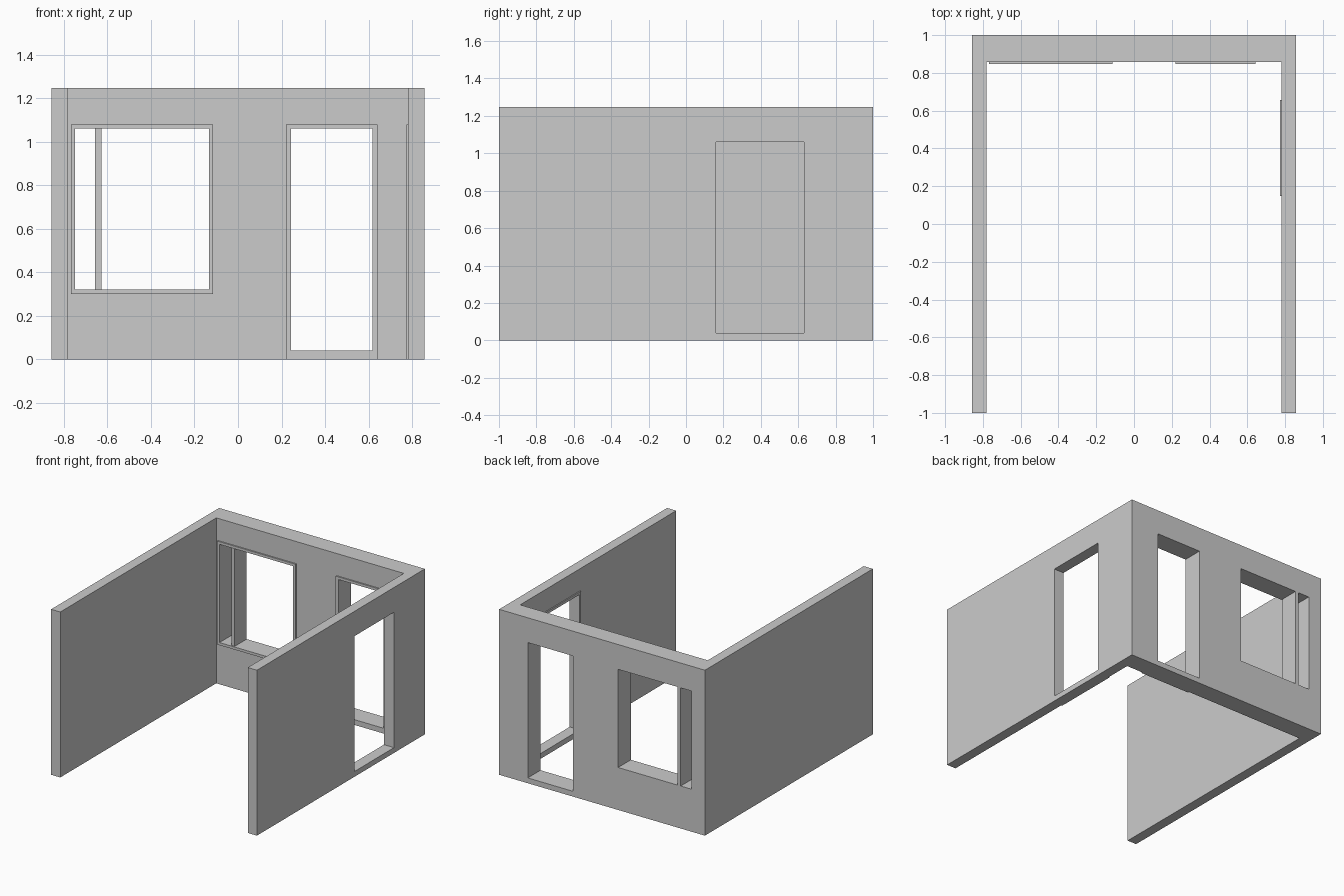
import bpy, bmesh
from mathutils import Vector

if "Cube" in bpy.data.objects:
    bpy.data.objects.remove(bpy.data.objects["Cube"])

W, IN, BACK, H = 0.858, 0.782, 0.858, 1.247   # outer/inner half width, inner back face, height


def make(name, bm):
    bmesh.ops.recalc_face_normals(bm, faces=bm.faces)
    me = bpy.data.meshes.new(name)
    bm.to_mesh(me)
    bm.free()
    ob = bpy.data.objects.new(name, me)
    bpy.context.collection.objects.link(ob)
    return ob


def box(name, lo, hi):
    bm = bmesh.new()
    bmesh.ops.create_cube(bm, size=1)
    lo, hi = Vector(lo), Vector(hi)
    for v in bm.verts:
        v.co = Vector(lo[i] + (v.co[i] + 0.5) * (hi[i] - lo[i]) for i in range(3))
    return make(name, bm)


def trim(name, outer, inner, d0, d1, place):
    """Flat rectangular ring: rectangles are (u0, u1, z0, z1), depth d0..d1."""
    def corners(r):
        return [(r[0], r[2]), (r[1], r[2]), (r[1], r[3]), (r[0], r[3])]
    bm = bmesh.new()
    loops = [[bm.verts.new(place(u, d, z)) for u, z in corners(r)]
             for r, d in ((outer, d0), (inner, d0), (inner, d1), (outer, d1))]
    for k in range(4):
        a, b = loops[k], loops[(k + 1) % 4]
        for i in range(4):
            j = (i + 1) % 4
            bm.faces.new((a[i], a[j], b[j], b[i]))
    return make(name, bm)


# U-shaped wall shell
bm = bmesh.new()
plan = [(-W, -1), (-IN, -1), (-IN, BACK), (IN, BACK), (IN, -1), (W, -1), (W, 1), (-W, 1)]
base = bm.faces.new([bm.verts.new((x, y, 0)) for x, y in plan])
ext = bmesh.ops.extrude_face_region(bm, geom=[base])
bmesh.ops.translate(bm, vec=(0, 0, H), verts=[g for g in ext["geom"] if isinstance(g, bmesh.types.BMVert)])
walls = make("walls", bm)

# Openings: two window lights (mullion left between), back door, side door
openings = [
    ((-0.748, 0.8, 0.32), (-0.656, 1.1, 1.06)),
    ((-0.628, 0.8, 0.32), (-0.134, 1.1, 1.06)),
    ((0.244, 0.8, 0.04), (0.619, 1.1, 1.06)),
    ((0.7, 0.16, 0.04), (0.95, 0.632, 1.06)),
]
for i, (lo, hi) in enumerate(openings):
    cutter = box(f"opening_cutter_{i}", lo, hi)
    cutter.hide_render = True
    mod = walls.modifiers.new("opening", "BOOLEAN")
    mod.operation, mod.solver, mod.object = "DIFFERENCE", "EXACT", cutter
    bpy.context.view_layer.objects.active = walls
    bpy.ops.object.modifier_apply(modifier=mod.name)
    bpy.data.objects.remove(cutter)

# Raised trims on the inner faces
def on_back(u, d, z):
    return (u, BACK - d, z)


def on_side(u, d, z):
    return (IN - d, u, z)


trim("window_trim", (-0.768, -0.114, 0.30, 1.08), (-0.748, -0.134, 0.32, 1.06), 0, 0.01, on_back)
trim("back_door_trim", (0.221, 0.642, 0, 1.08), (0.244, 0.619, 0.04, 1.06), 0, 0.01, on_back)
trim("side_door_trim", (0.147, 0.657, 0, 1.08), (0.16, 0.632, 0.04, 1.06), 0, 0.008, on_side)
